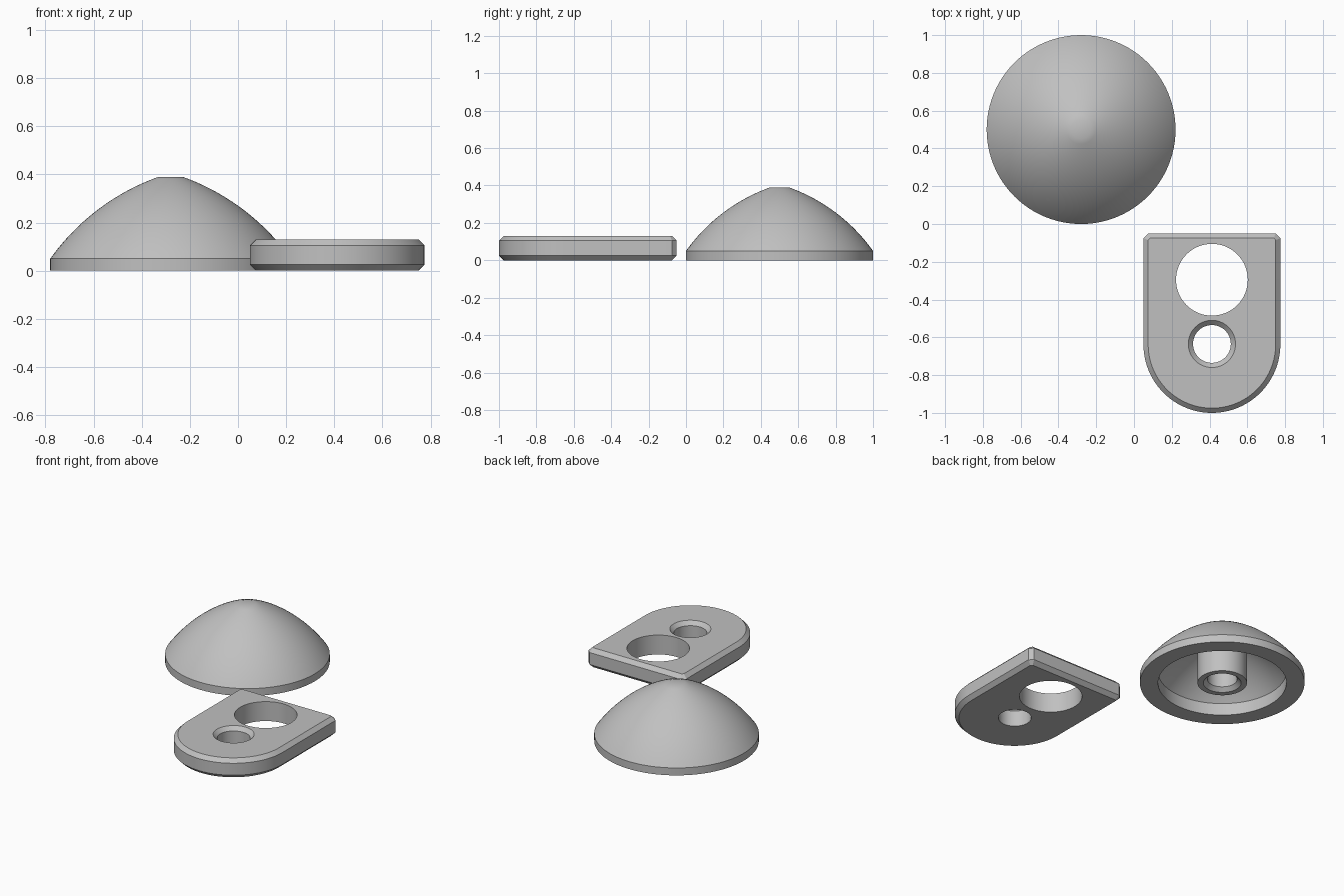
import bpy, bmesh, math

if "Cube" in bpy.data.objects:
    bpy.data.objects.remove(bpy.data.objects["Cube"])

grey = bpy.data.materials.new("light grey")
grey.diffuse_color = (0.53, 0.53, 0.53, 1)
grey.use_nodes = True
grey.node_tree.nodes["Principled BSDF"].inputs["Base Color"].default_value = grey.diffuse_color


def finish(name, bm):
    bmesh.ops.recalc_face_normals(bm, faces=bm.faces)
    me = bpy.data.meshes.new(name)
    bm.to_mesh(me)
    bm.free()
    me.materials.append(grey)
    ob = bpy.data.objects.new(name, me)
    bpy.context.collection.objects.link(ob)
    return ob


def smooth(ob, degrees):
    bpy.ops.object.select_all(action='DESELECT')
    bpy.context.view_layer.objects.active = ob
    ob.select_set(True)
    bpy.ops.object.shade_smooth_by_angle(angle=math.radians(degrees))


def lathe(name, profile, x, y, n=96):
    """Revolve (radius, z) points that start and end on the axis."""
    bm = bmesh.new()
    rings = []
    for r, z in profile:
        if r == 0:
            rings.append([bm.verts.new((x, y, z))] * n)
        else:
            rings.append([bm.verts.new((x + r * math.cos(2 * math.pi * i / n),
                                        y + r * math.sin(2 * math.pi * i / n), z)) for i in range(n)])
    for a, b in zip(rings, rings[1:]):
        for i in range(n):
            j = (i + 1) % n
            bm.faces.new(list(dict.fromkeys((a[i], a[j], b[j], b[i]))))
    return finish(name, bm)


def arc(p, q, radius, n):
    """Points from p to q bulging up and outward."""
    dx, dz = q[0] - p[0], q[1] - p[1]
    d = math.hypot(dx, dz)
    h = math.sqrt(radius ** 2 - d * d / 4)
    cx, cz = (p[0] + q[0]) / 2 - dz / d * h, (p[1] + q[1]) / 2 + dx / d * h
    a0, a1 = (math.atan2(t[1] - cz, t[0] - cx) for t in (p, q))
    return [(cx + radius * math.cos(a0 + (a1 - a0) * i / n),
             cz + radius * math.sin(a0 + (a1 - a0) * i / n)) for i in range(n + 1)]


# Domed cap: outer shell, hollow underside and central boss with a blind hole
outer = arc((0.5, 0.05), (0.05, 0.39), 0.94, 20)
inner = arc((0.39, 0.08), (0.15, 0.275), 0.84, 12)
profile = [(0, 0.39)] + outer[::-1] + [(0.5, 0), (0.39, 0)] + inner + [
    (0.15, 0), (0.115, 0), (0.09, 0.025), (0.09, 0.25), (0, 0.25)]
cap = lathe("domed_cap", profile, -0.28, 0.5)
smooth(cap, 25)

# Mounting plate: rounded front, chamfered edges and clipped back corners
CX, CY, R, BACK, CH, T = 0.4125, -0.6375, 0.3625, -0.05, 0.025, 0.13


def outline(inset):
    r, b = R - inset, BACK - inset
    c = CH - inset * 0.586
    pts = [(CX + r * math.cos(math.pi + math.pi * i / 48),
            CY + r * math.sin(math.pi + math.pi * i / 48)) for i in range(49)]
    return pts + [(CX + r, b - c), (CX + r - c, b), (CX - r + c, b), (CX - r, b - c)]


bm = bmesh.new()
layers = [[bm.verts.new((x, y, z)) for x, y in outline(i)]
          for i, z in ((CH, 0), (0, CH), (0, T - CH), (CH, T))]
for a, b in zip(layers, layers[1:]):
    for i in range(len(a)):
        j = (i + 1) % len(a)
        bm.faces.new((a[i], a[j], b[j], b[i]))
bm.faces.new(layers[0])
bm.faces.new(layers[-1])
plate = finish("mounting_plate", bm)

# Large through hole and small countersunk hole
cutters = [
    lathe("large_hole_cutter", [(0, -0.1), (0.19, -0.1), (0.19, 0.3), (0, 0.3)], CX, -0.295, 64),
    lathe("small_hole_cutter", [(0, -0.1), (0.1, -0.1), (0.1, T - 0.025), (0.135, T + 0.01),
                                (0.135, 0.3), (0, 0.3)], CX, -0.635, 64)]
for c in cutters:
    m = plate.modifiers.new(c.name, 'BOOLEAN')
    m.operation, m.object, m.solver = 'DIFFERENCE', c, 'EXACT'
bpy.context.view_layer.update()
cut = bpy.data.meshes.new_from_object(plate.evaluated_get(bpy.context.evaluated_depsgraph_get()))
plate.modifiers.clear()
plate.data = cut
for c in cutters:
    bpy.data.objects.remove(c)
smooth(plate, 25)
